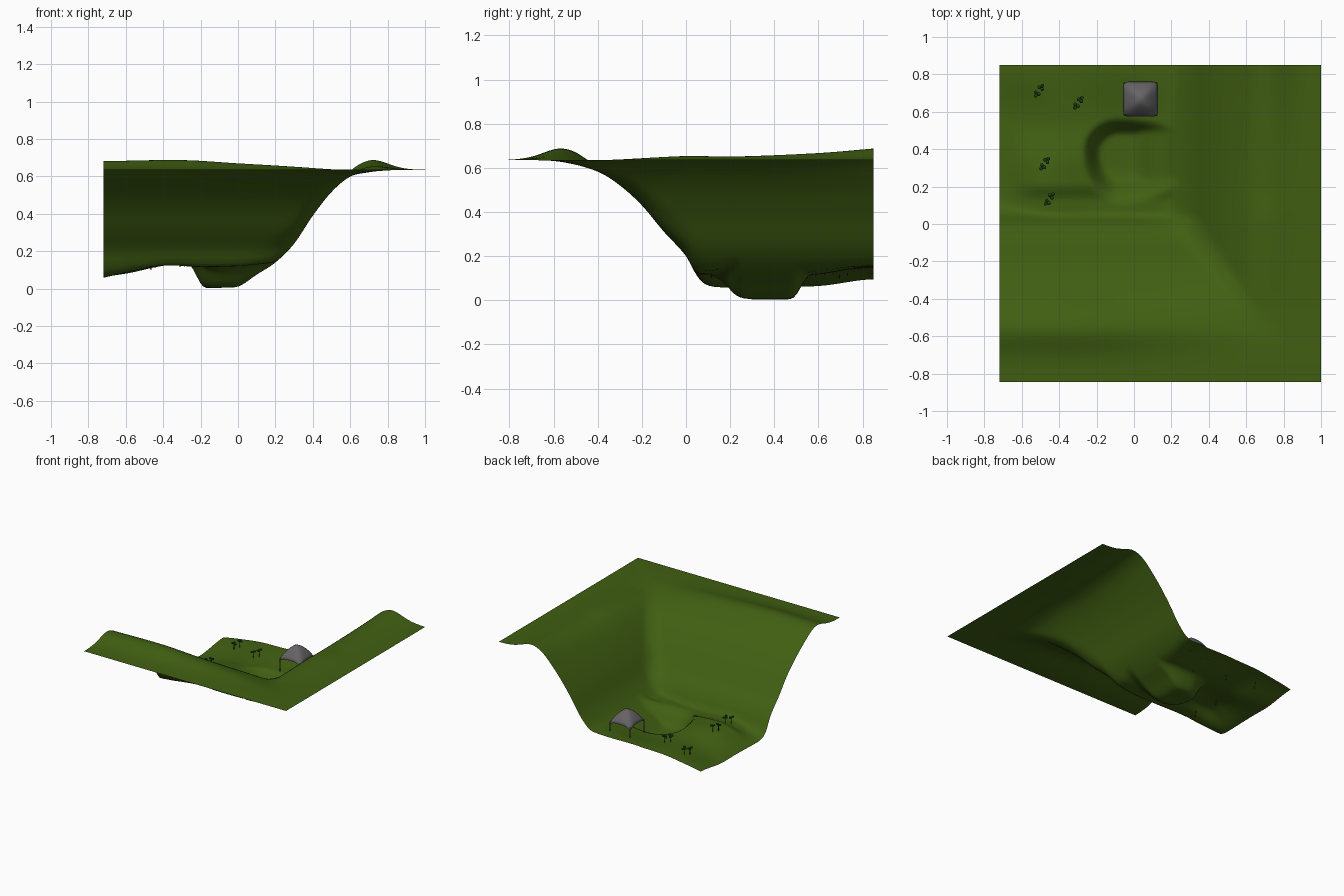
import bpy, bmesh, math
from mathutils import Matrix, Vector

if "Cube" in bpy.data.objects:
    bpy.data.objects.remove(bpy.data.objects["Cube"])


def curve(pts, t):
    """Smooth curve through (position, value) points."""
    if t <= pts[0][0]:
        return pts[0][1]
    if t >= pts[-1][0]:
        return pts[-1][1]
    i = next(k for k in range(len(pts) - 1) if t <= pts[k + 1][0])

    def slope(k):
        a, b = pts[max(k - 1, 0)], pts[min(k + 1, len(pts) - 1)]
        return (b[1] - a[1]) / (b[0] - a[0])
    (x0, y0), (x1, y1) = pts[i], pts[i + 1]
    d = x1 - x0
    s = (t - x0) / d
    return ((2*s**3 - 3*s*s + 1) * y0 + (s**3 - 2*s*s + s) * d * slope(i)
            + (3*s*s - 2*s**3) * y1 + (s**3 - s*s) * d * slope(i + 1))


def step(a, b, t):
    t = min(max((t - a) / (b - a), 0), 1)
    return t * t * (3 - 2 * t)


def gauss(t, c, w):
    return math.exp(-((t - c) / w) ** 2)


RIM = 0.635
SIDE = [(-.1, 0), (0, .01), (.1, .075), (.2, .14), (.3, .24), (.4, .39), (.5, .515),
        (.6, .595), (.7, .622), (.8, .632), (.9, RIM), (1, RIM)]
FRONT = [(-.85, RIM), (-.7, RIM), (-.57, .627), (-.4, .58), (-.3, .52), (-.2, .43),
         (-.1, .31), (0, .2), (.05, .11), (.1, .06), (.2, .02), (.3, 0)]
FLOOR = [(-.72, .063), (-.6, .085), (-.4, .12), (-.2, .12), (0, .12), (.15, .13), (.3, .14)]
RIDGE_FRONT = [(-.72, .057), (-.3, .063), (0, .045), (.3, .025), (.55, .004), (.7, 0)]
RIDGE_SIDE = [(-.45, 0), (0, .028), (.2, .025), (.6, .042), (.85, .063)]


def height(x, y):
    # valley floor with a low bank and a pit open to the side wall
    fl = curve(FLOOR, x) + .028 * step(.55, .85, y)
    fl += .032 * step(.12, .22, y) * (1 - step(.3, .55, y)) * step(-.7, -.5, x)
    fl += .005 * math.sin(11 * x + 3 * y) * math.sin(9 * y)
    rx = .2 if x < -.08 else .42
    ry = .18 if y > .39 else .29
    r = math.hypot((x + .08) / rx, (y - .39) / ry)
    m = 1 - step(.42, 1, r)
    fl = fl * (1 - m) - .008 * m
    # two valley walls blended with the floor
    a, b = curve(SIDE, x), curve(FRONT, y)
    t = max(a, b) / RIM
    k = .001 + .65 * t * (1 - t)
    wall = max(a, b) + max(k - abs(a - b), 0) ** 2 / (4 * k)
    k = .03
    z = max(wall, fl) + max(k - abs(wall - fl), 0) ** 2 / (4 * k)
    # rim ridges
    z += curve(RIDGE_FRONT, x) * gauss(y, -.54, .135)
    z += curve(RIDGE_SIDE, y) * gauss(x, .705, .13)
    return max(z, 0)


def material(name, rgb):
    m = bpy.data.materials.new(name)
    m.diffuse_color = (*rgb, 1)
    m.use_nodes = True
    m.node_tree.nodes["Principled BSDF"].inputs["Base Color"].default_value = m.diffuse_color
    return m


def finish(name, bm, mat, smooth=True):
    me = bpy.data.meshes.new(name)
    bm.to_mesh(me)
    bm.free()
    ob = bpy.data.objects.new(name, me)
    bpy.context.collection.objects.link(ob)
    me.materials.append(mat)
    for p in me.polygons:
        p.use_smooth = smooth
    return ob


grass = material("grass", (.052, .115, .006))
leaf = material("leaf", (.015, .07, .012))
bark = material("bark", (.05, .03, .015))
cloth = material("cloth", (.13, .125, .13))

# Terrain sheet
bm = bmesh.new()
bmesh.ops.create_grid(bm, x_segments=100, y_segments=98, size=1)
for v in bm.verts:
    x, y = .14 + .86 * v.co.x, .003 + .847 * v.co.y
    v.co = (x, y, height(x, y))
finish("terrain", bm, grass)

# Pavilion canopy: domed square sheet
CX, CY, H = .035, .668, .094
bm = bmesh.new()
bmesh.ops.create_grid(bm, x_segments=14, y_segments=14, size=1)
for v in bm.verts:
    u, w = v.co.x, v.co.y
    rho = (abs(u) ** 4 + abs(w) ** 4) ** .25
    pull = 1 - .05 * (u * w) ** 4
    v.co = (CX + H * u * pull, CY + H * w * pull, .307 - .083 * rho ** 1.7)
canopy = finish("canopy", bm, cloth)
canopy.modifiers.new("thickness", "SOLIDIFY").thickness = .004


def rod(bm, x, y, z0, z1, r, sides=8):
    bmesh.ops.create_cone(bm, cap_ends=True, segments=sides, radius1=r, radius2=r, depth=z1 - z0,
                          matrix=Matrix.Translation((x, y, (z0 + z1) / 2)))


# Pavilion poles
bm = bmesh.new()
for sx in (-1, 1):
    for sy in (-1, 1):
        x, y = CX + sx * .085, CY + sy * .085
        rod(bm, x, y, height(x, y) - .01, .218, .003)
finish("canopy_poles", bm, cloth, False)


# Trees in pairs
def tree(i, x, y, h):
    z = height(x, y)
    bm = bmesh.new()
    rod(bm, x, y, z - .015, z + h * .75, .0025, 6)
    finish(f"tree_trunk_{i}", bm, bark, False)
    bm = bmesh.new()
    for j in range(3):
        a = j * math.tau / 3 + i
        p = Vector((x + .011 * math.cos(a), y + .011 * math.sin(a), z + h * (.62 + .07 * j)))
        bmesh.ops.create_icosphere(bm, subdivisions=1, radius=.011,
                                   matrix=Matrix.Translation(p) @ Matrix.Diagonal((1, 1, .75, 1)))
    finish(f"tree_crown_{i}", bm, leaf, False)


for n, (x, y) in enumerate([(-.52, .695), (-.31, .63), (-.49, .305), (-.465, .115)]):
    tree(2 * n, x, y, .07)
    tree(2 * n + 1, x + .024, y + .036, .07)
